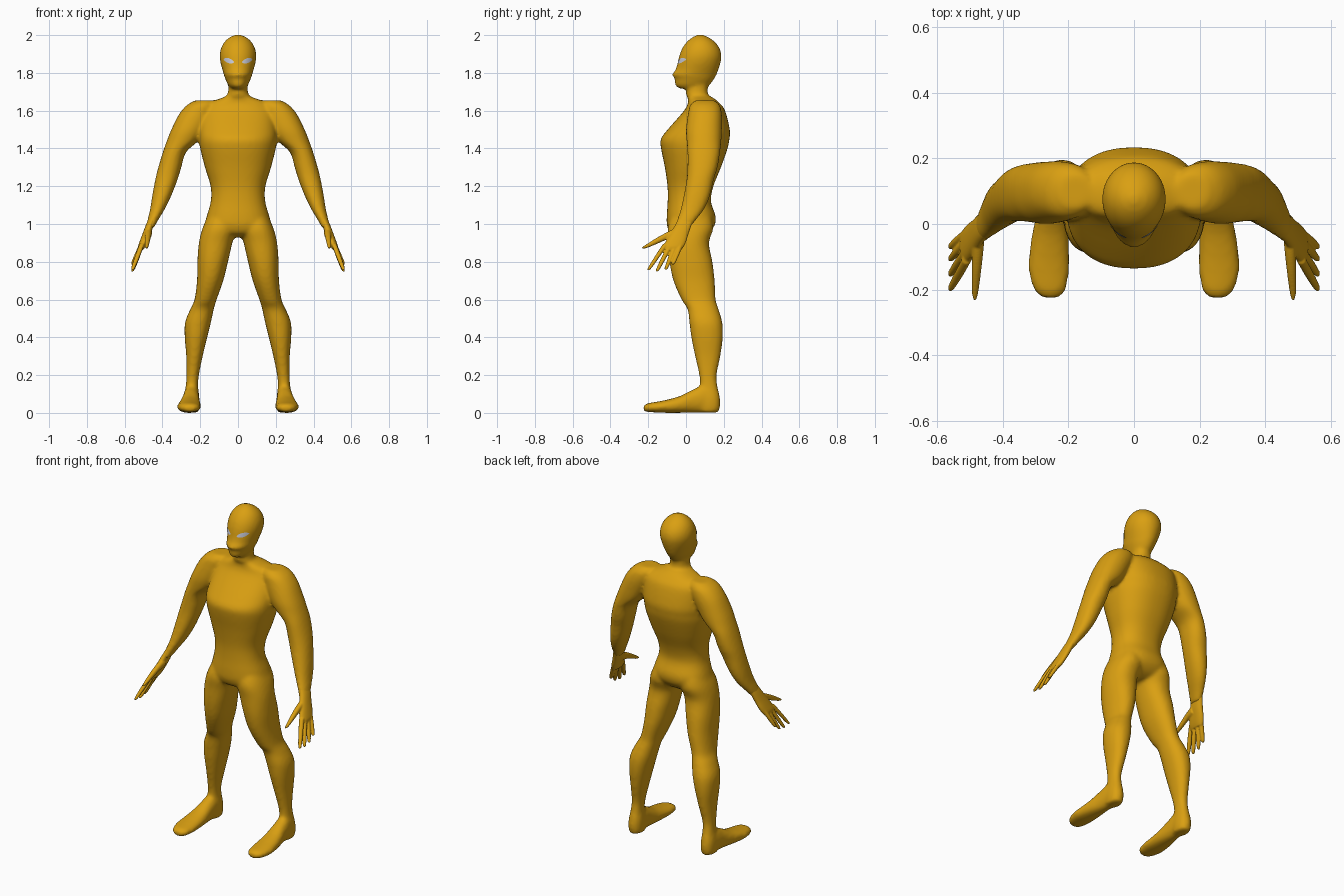
import bpy, bmesh, math
from mathutils import Vector

if "Cube" in bpy.data.objects:
    bpy.data.objects.remove(bpy.data.objects["Cube"], do_unlink=True)


def make_material(name, colour):
    mat = bpy.data.materials.new(name)
    mat.use_nodes = True
    mat.diffuse_color = (*colour, 1)
    shader = mat.node_tree.nodes["Principled BSDF"]
    shader.inputs["Base Color"].default_value = (*colour, 1)
    shader.inputs["Roughness"].default_value = 0.6
    return mat


suit_gold = make_material("suit_gold", (0.70, 0.35, 0.006))
eye_silver = make_material("eye_silver", (0.58, 0.60, 0.70))


def blend(rows, steps):
    """Pass a smooth curve through the rows, adding stations between them."""
    rows = [Vector(row) for row in rows]
    result = []
    last = len(rows) - 1
    for i in range(last):
        a, b, c, d = (rows[min(max(k, 0), last)] for k in (i - 1, i, i + 1, i + 2))
        for step in range(steps):
            t = step / steps
            curve = 2 * b + (c - a) * t + (2 * a - 5 * b + 4 * c - d) * t ** 2
            result.append((curve + (3 * b - a - 3 * c + d) * t ** 3) / 2)
    return result + [rows[last]]


def loft(bm, rows, side=1, axis="z", power=2.2, count=32, steps=4):
    """Each row is a station along the axis, then the two extents across it."""
    previous = None
    for station, x0, x1, low, high in blend(rows, steps):
        ring = []
        for k in range(count):
            angle = math.tau * k / count
            c, s = math.cos(angle), math.sin(angle)
            u = math.copysign(abs(c) ** (2 / power), c)
            v = math.copysign(abs(s) ** (2 / power), s)
            x = side * ((x0 + x1) / 2 + u * (x1 - x0) / 2)
            w = (low + high) / 2 + v * (high - low) / 2
            ring.append(bm.verts.new((x, w, station) if axis == "z" else (x, station, w)))
        if previous:
            for k in range(count):
                n = (k + 1) % count
                bm.faces.new((previous[k], previous[n], ring[n], ring[k]))
        else:
            bm.faces.new(ring)
        previous = ring
    bm.faces.new(previous)


def centred(rows):
    return [(z, -half, half, front, back) for z, half, front, back in rows]


def finish(bm, name, material, voxel=0, smoothing=0):
    """Fuse overlapping volumes into one skin and shade it smooth."""
    bmesh.ops.recalc_face_normals(bm, faces=bm.faces)
    mesh = bpy.data.meshes.new(name)
    bm.to_mesh(mesh)
    bm.free()
    obj = bpy.data.objects.new(name, mesh)
    bpy.context.collection.objects.link(obj)
    if voxel:
        remesh = obj.modifiers.new("fuse", "REMESH")
        remesh.mode = "VOXEL"
        remesh.voxel_size = voxel
        smooth = obj.modifiers.new("soften", "SMOOTH")
        smooth.factor = 0.5
        smooth.iterations = smoothing
        graph = bpy.context.evaluated_depsgraph_get()
        baked = bpy.data.meshes.new_from_object(obj.evaluated_get(graph))
        obj.modifiers.clear()
        obj.data = baked
    obj.data.materials.clear()
    obj.data.materials.append(material)
    obj.data.shade_smooth()
    return obj


# Neck and torso: height, half width, front, back
torso = centred([
    (1.78, .05, .01, .12), (1.69, .054, 0, .115), (1.668, .085, .01, .145),
    (1.64, .16, .01, .178), (1.6, .19, -.01, .207), (1.5, .205, -.097, .232),
    (1.45, .205, -.133, .23), (1.4, .2, -.132, .22), (1.3, .175, -.112, .185),
    (1.2, .145, -.098, .145), (1.12, .144, -.097, .132), (1.04, .166, -.102, .157),
    (.99, .175, -.1, .15), (.95, .14, -.08, .115), (.93, .07, -.03, .07)])

# Head: narrow chin, slight nose, rounded skull
head = centred([
    (1.717, .034, -.035, .09), (1.735, .052, -.058, .125), (1.77, .068, -.06, .15),
    (1.79, .075, -.074, .161), (1.815, .082, -.056, .171), (1.85, .092, -.045, .182),
    (1.89, .097, -.036, .188), (1.93, .09, -.02, .178), (1.965, .071, .005, .152),
    (1.99, .042, .036, .117), (2.002, .012, .065, .087)])

# Limbs: height, inner, outer, front, back
arm = [
    (1.655, .13, .225, .05, .15), (1.63, .12, .27, .022, .178), (1.58, .13, .313, .01, .19),
    (1.5, .17, .353, 0, .19), (1.44, .21, .377, .003, .187), (1.38, .275, .398, .008, .18),
    (1.3, .3, .422, .008, .167), (1.235, .32, .438, .003, .147), (1.15, .353, .454, -.012, .127),
    (1.08, .387, .465, -.028, .097), (1.02, .423, .479, -.047, .052), (.98, .445, .487, -.06, .02)]
leg = [
    (1.05, .03, .155, -.07, .13), (.98, .01, .187, -.097, .145), (.9, .03, .207, -.092, .122),
    (.8, .053, .215, -.087, .14), (.7, .078, .217, -.067, .152), (.6, .113, .23, -.024, .157),
    (.55, .128, .252, .008, .172), (.48, .143, .28, .018, .192), (.4, .163, .282, .028, .195),
    (.3, .187, .274, .048, .182), (.2, .207, .273, .07, .162), (.14, .211, .277, .073, .167),
    (.08, .204, .287, .06, .18), (.03, .204, .287, .06, .18), (.002, .21, .28, .07, .17)]

# Foot: depth, inner, outer, sole, top
foot = [
    (-.226, .235, .272, .012, .036), (-.205, .209, .302, .005, .05), (-.15, .198, .32, .002, .06),
    (-.1, .197, .32, 0, .07), (-.03, .199, .31, 0, .09), (.04, .204, .295, 0, .125),
    (.1, .206, .288, 0, .145), (.16, .215, .278, 0, .09)]

bm = bmesh.new()
loft(bm, torso, power=2.3, count=48)
loft(bm, head, power=2, count=48)
for side in (1, -1):
    loft(bm, arm, side)
    loft(bm, leg, side)
    loft(bm, foot, side, axis="y")
body = finish(bm, "body", suit_gold, voxel=0.01, smoothing=6)

# Hands: flat palm, four fingers and a thumb
palm = [
    (1.04, .42, .468, -.037, .05), (1, .444, .486, -.055, .032), (.95, .46, .505, -.085, .014),
    (.91, .477, .52, -.107, .002), (.88, .491, .53, -.12, -.012), (.862, .502, .53, -.115, -.025)]
fingers = [(-.108, -.2, .755), (-.08, -.155, .748), (-.053, -.108, .757), (-.027, -.07, .785)]
thumb = [
    (-.05, .455, .495, .925, .98), (-.1, .46, .493, .917, .957), (-.16, .467, .494, .892, .924),
    (-.21, .474, .493, .872, .892), (-.232, .48, .488, .869, .878)]


def finger_rows(base_y, tip_y, tip_z):
    base, tip = Vector((.508, base_y, .895)), Vector((.56, tip_y, tip_z))
    rows = []
    for t, radius in ((0, .014), (.5, .0135), (.85, .011), (.97, .008), (1, .003)):
        p = base.lerp(tip, t)
        rows.append((p.z, p.x - radius, p.x + radius, p.y - radius, p.y + radius))
    return rows


for side, label in ((1, "left"), (-1, "right")):
    bm = bmesh.new()
    loft(bm, palm, side, count=24)
    loft(bm, thumb, side, axis="y", count=16)
    for finger in fingers:
        loft(bm, finger_rows(*finger), side, power=2, count=16)
    finish(bm, label + "_hand", suit_gold, voxel=0.004, smoothing=4)

# Eyes: thin slanted almonds laid on the face
for side, label in ((1, "left"), (-1, "right")):
    bm = bmesh.new()
    columns = []
    for i in range(17):
        t = i / 16
        half = .001 + .012 * math.sin(math.pi * t) ** .7
        x, z = side * (.02 + .054 * t), 1.856 + .016 * t
        columns.append([bm.verts.new((x, -.3, z + half * k / 3)) for k in range(-3, 4)])
    for a, b in zip(columns, columns[1:]):
        for k in range(6):
            bm.faces.new((a[k], b[k], b[k + 1], a[k + 1]))
    for vert in bm.verts:
        hit, point, normal, _ = body.ray_cast(vert.co, Vector((0, 1, 0)))
        if hit:
            vert.co = point + normal * .003
    eye = finish(bm, label + "_eye", eye_silver)
    if sum(p.normal.y for p in eye.data.polygons) > 0:
        eye.data.flip_normals()
